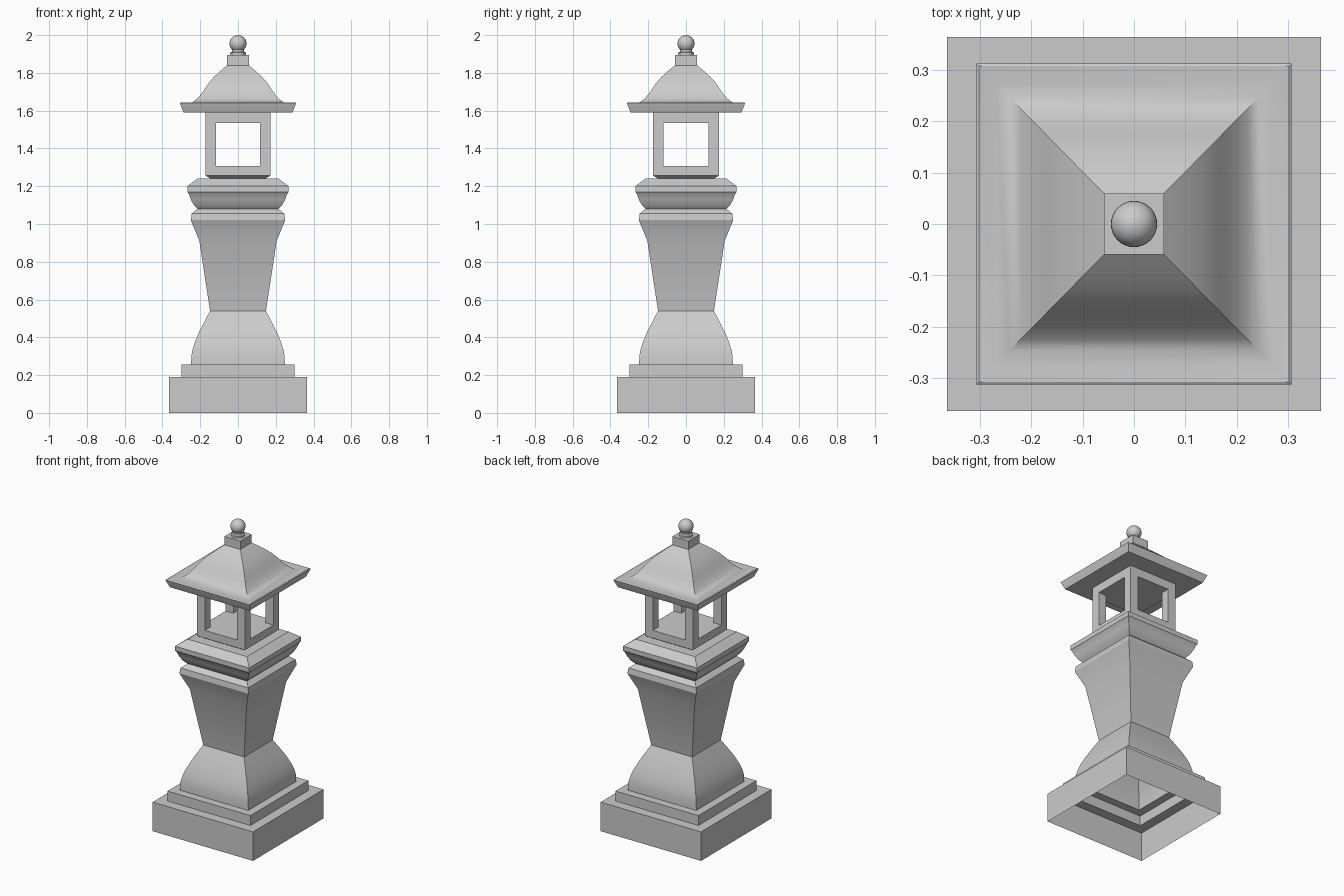
import bpy, bmesh, math

if "Cube" in bpy.data.objects:
    bpy.data.objects.remove(bpy.data.objects["Cube"])

Y_STRETCH = 1.017  # lantern and roof are slightly deeper than wide


def finish(name, bm, smooth=True):
    bmesh.ops.recalc_face_normals(bm, faces=bm.faces)
    mesh = bpy.data.meshes.new(name)
    bm.to_mesh(mesh)
    bm.free()
    obj = bpy.data.objects.new(name, mesh)
    bpy.context.collection.objects.link(obj)
    if smooth:
        bpy.ops.object.select_all(action='DESELECT')
        obj.select_set(True)
        bpy.context.view_layer.objects.active = obj
        bpy.ops.object.shade_smooth_by_angle(angle=math.radians(25))
    return obj


def loft(name, profile, sides=4, sy=1.0, cap_bottom=True, cap_top=True, smooth=True):
    """Stack rings of (half width, z); four sides gives a square section."""
    bm = bmesh.new()
    rings = []
    for r, z in profile:
        rad = r * math.sqrt(2) if sides == 4 else r
        ring = []
        for i in range(sides):
            a = 2 * math.pi * (i + 0.5) / sides
            ring.append(bm.verts.new((rad * math.cos(a), rad * math.sin(a) * sy, z)))
        rings.append(ring)
    for low, high in zip(rings, rings[1:]):
        for i in range(sides):
            j = (i + 1) % sides
            bm.faces.new((low[i], low[j], high[j], high[i]))
    if cap_bottom:
        bm.faces.new(rings[0][::-1])
    if cap_top:
        bm.faces.new(rings[-1])
    return finish(name, bm, smooth)


def cutter(name, hx, hy, z0, z1):
    bm = bmesh.new()
    bmesh.ops.create_cube(bm, size=1)
    for v in bm.verts:
        v.co = (v.co.x * 2 * hx, v.co.y * 2 * hy, z0 if v.co.z < 0 else z1)
    obj = finish(name, bm, False)
    obj.hide_render = True
    obj.hide_viewport = True
    return obj


# Hollow pedestal: plinth, step, bell foot, tapered shaft and mouldings
loft("pedestal", [
    (.364, 0), (.364, .19), (.30, .19), (.30, .255), (.248, .255),
    (.247, .30), (.239, .34), (.226, .38), (.205, .43), (.178, .483), (.148, .54),
    (.205, .912), (.25, 1.02), (.245, 1.055), (.215, 1.08),
    (.234, 1.10), (.250, 1.13), (.262, 1.163), (.268, 1.17),
    (.268, 1.20), (.215, 1.24)], cap_bottom=False)

# Lantern chamber with openings through both directions
chamber = loft("lantern_chamber",
               [(.145, 1.24), (.173, 1.257), (.173, 1.59)], sy=Y_STRETCH, smooth=False)
for name, hx, hy in (("window_cutter_x", .5, .119), ("window_cutter_y", .117, .5)):
    mod = chamber.modifiers.new(name, 'BOOLEAN')
    mod.operation = 'DIFFERENCE'
    mod.solver = 'EXACT'
    mod.object = cutter(name, hx, hy, 1.308, 1.534)

# Bell-curved roof with flared eave
loft("roof", [
    (.288, 1.59), (.305, 1.633), (.307, 1.64), (.302, 1.643), (.268, 1.638),
    (.242, 1.644), (.220, 1.66), (.200, 1.681), (.182, 1.706), (.165, 1.733),
    (.146, 1.758), (.124, 1.782), (.100, 1.804), (.078, 1.823), (.058, 1.84)],
    sy=Y_STRETCH)

# Finial block, collar and ball
loft("finial_block", [(.058, 1.84), (.058, 1.895)], sy=Y_STRETCH)
loft("finial_collar", [(.042, 1.895), (.042, 1.907), (.032, 1.911), (.032, 1.925)], sides=32)
bm = bmesh.new()
bmesh.ops.create_uvsphere(bm, u_segments=32, v_segments=16, radius=.045)
bmesh.ops.translate(bm, verts=bm.verts, vec=(0, 0, 1.955))
finish("finial_ball", bm)
